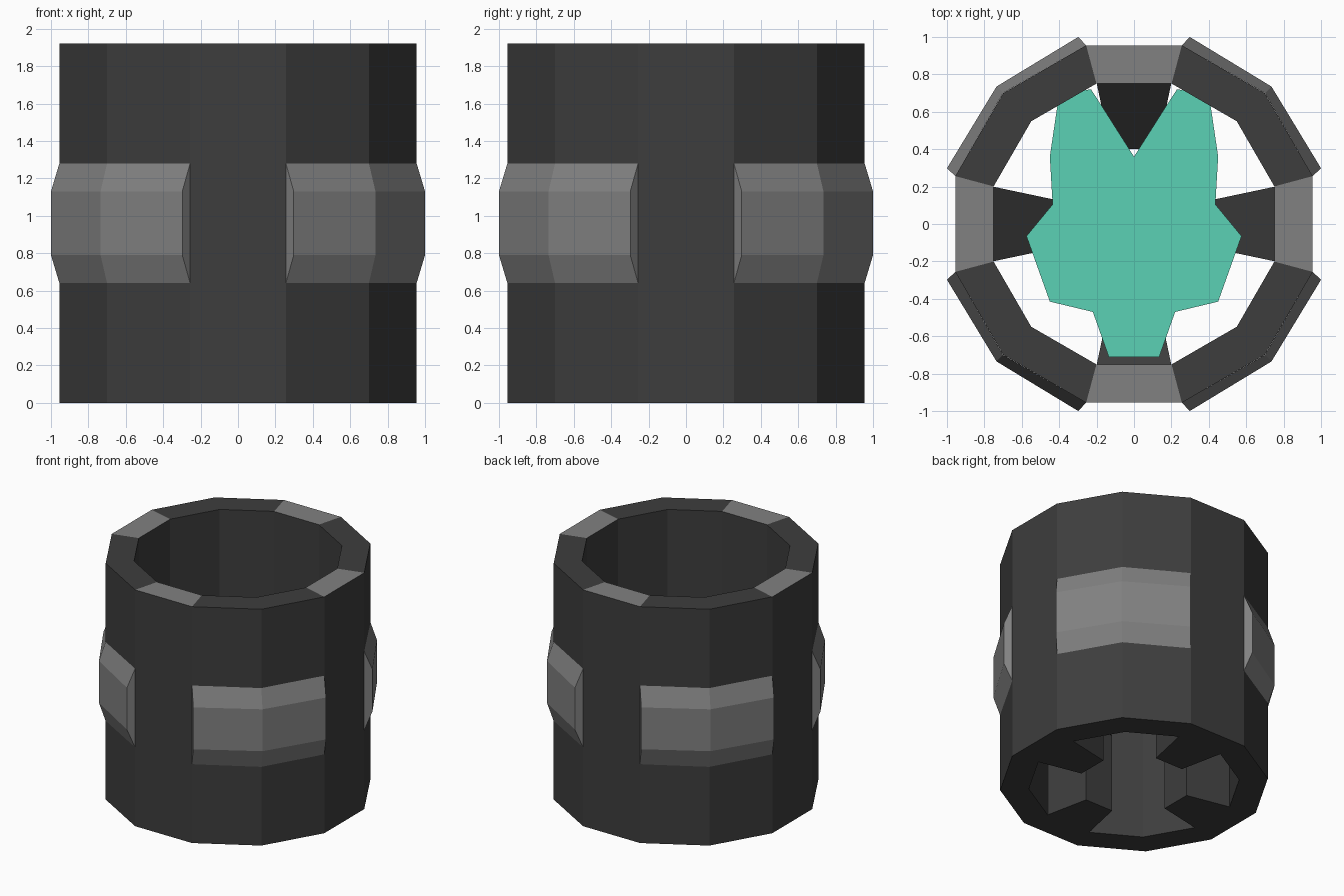
import bpy, bmesh, math
from mathutils import Matrix

if "Cube" in bpy.data.objects:
    bpy.data.objects.remove(bpy.data.objects["Cube"])


def material(name, rgb):
    m = bpy.data.materials.new(name)
    m.diffuse_color = (*rgb, 1)
    m.use_nodes = True
    m.node_tree.nodes["Principled BSDF"].inputs["Base Color"].default_value = m.diffuse_color
    return m


DARK = material("dark grey", (0.047, 0.047, 0.047))
LIGHT = material("light grey", (0.22, 0.22, 0.22))
TEAL = material("teal", (0.105, 0.64, 0.46))


def make(name, verts, faces, mats, turn=0.0):
    bm = bmesh.new()
    vs = [bm.verts.new(v) for v in verts]
    for f in faces:
        bm.faces.new([vs[i] for i in f])
    bmesh.ops.recalc_face_normals(bm, faces=bm.faces)
    bmesh.ops.transform(bm, matrix=Matrix.Rotation(turn, 4, 'Z'), verts=bm.verts)
    me = bpy.data.meshes.new(name)
    bm.to_mesh(me)
    bm.free()
    for m in mats:
        me.materials.append(m)
    ob = bpy.data.objects.new(name, me)
    bpy.context.collection.objects.link(ob)
    return ob


# Twelve-sided tube; the four axis-facing rim segments are light
H, N = 1.92, 12
profile = [(0.989, 0), (0.989, H), (0.777, H), (0.777, 0)]
verts = [(r * math.cos(math.radians(15 + 30 * i)), r * math.sin(math.radians(15 + 30 * i)), z)
         for i in range(N) for r, z in profile]
faces = [(i * 4 + j, i * 4 + (j + 1) % 4, (i + 1) % N * 4 + (j + 1) % 4, (i + 1) % N * 4 + j)
         for i in range(N) for j in range(4)]
tube = make("tube", verts, faces, [DARK, LIGHT])
for p in tube.data.polygons:
    c = p.center
    if p.normal.z > 0.9 and min(abs(c.x), abs(c.y)) < 0.05:
        p.material_index = 1

# Bevelled raised pads on the four diagonals
base = [(0.955, 0.256), (0.70, 0.70), (0.256, 0.955)]
outer = [(1.0, 0.298), (0.735, 0.735), (0.298, 1.0)]
rows = [(base, 0.64), (outer, 0.79), (outer, 1.13), (base, 1.28)]
pad_v = [(x, y, z) for pts, z in rows for x, y in pts]
pad_f = [(r * 3 + k, r * 3 + k + 1, r * 3 + k + 4, r * 3 + k + 3) for r in range(3) for k in range(2)]
pad_f += [(0, 3, 6, 9), (2, 5, 8, 11),
          (0, 1, 10, 9), (1, 2, 11, 10)]
for q in range(4):
    make(f"side_pad_{q + 1}", pad_v, pad_f, [LIGHT], q * math.pi / 2)

# Inner tapered brackets with tops sloping to the middle
plan = [(0.755, -0.2), (0.755, 0.2), (0.40, 0.125), (0.40, -0.125)]
tops = [0.94, 0.94, 0.64, 0.64]
br_v = [(x, y, 0) for x, y in plan] + [(x, y, t) for (x, y), t in zip(plan, tops)]
br_f = [(0, 1, 2, 3), (4, 5, 6, 7)] + [(i, (i + 1) % 4, (i + 1) % 4 + 4, i + 4) for i in range(4)]
for q in range(4):
    make(f"inner_bracket_{q + 1}", br_v, br_f, [DARK], q * math.pi / 2)

# Flat teal plate inside the tube, mirrored outline
half = [(0.135, -0.71), (0.22, -0.47), (0.45, -0.415), (0.575, -0.065), (0.435, 0.105),
        (0.45, 0.36), (0.41, 0.63), (0.37, 0.70), (0.23, 0.72), (0.165, 0.62)]
outline = half + [(0, 0.36)] + [(-x, y) for x, y in reversed(half)]
n = len(outline)
pl_v = [(x, y, z) for z in (0.952, 0.96) for x, y in outline]
pl_f = [tuple(range(n)), tuple(range(n, 2 * n))]
pl_f += [(i, (i + 1) % n, (i + 1) % n + n, i + n) for i in range(n)]
make("core_plate", pl_v, pl_f, [TEAL])
